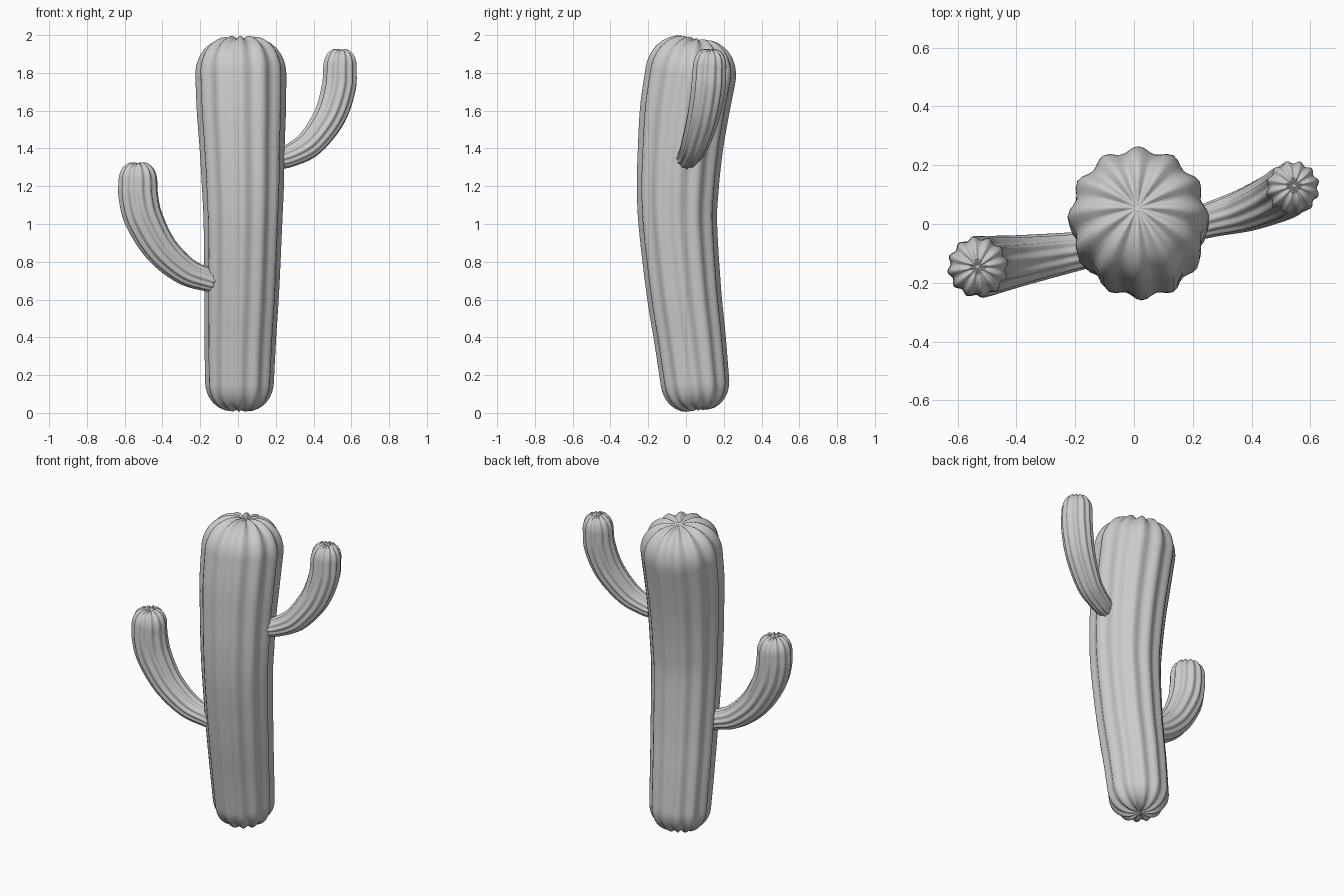
import bpy, bmesh, math
from mathutils import Vector

if "Cube" in bpy.data.objects:
    bpy.data.objects.remove(bpy.data.objects["Cube"])

RIBS, SEG = 12, 72


def spline(pts, per=10):
    """Catmull-Rom through (x, y, z, radius) points."""
    p = [Vector(q) for q in pts]
    p = [2 * p[0] - p[1]] + p + [2 * p[-1] - p[-2]]
    out = []
    for i in range(1, len(p) - 2):
        a, b, c, d = p[i - 1:i + 3]
        for k in range(per):
            t = k / per
            out.append(0.5 * (2 * b + (c - a) * t + (2 * a - 5 * b + 4 * c - d) * t * t
                              + (3 * b - a - 3 * c + d) * t ** 3))
    out.append(p[-2])
    return out


def ribbed_stem(name, pts, side, cap_start, cap_end, depth):
    """Tapered ribbed tube along a path, with ribbed domes at both ends."""
    path = spline(pts)
    cen = [Vector(q[:3]) for q in path]
    n = len(path)
    tan = [(cen[min(i + 1, n - 1)] - cen[max(i - 1, 0)]).normalized() for i in range(n)]

    def dome(c, t, R, H, sign):
        rows = []
        for k in range(1, 14):
            a = math.radians(89.0) * k / 13
            f = math.cos(a) ** 0.75
            h = H * (math.sin(a) - 0.1 * max(0, 1 - f / 0.4))
            rows.append((c + t * h * sign, t, R * f, sign * math.sin(a), min(1, f / 0.4), R))
        return rows

    rows = dome(cen[0], tan[0], path[0][3], cap_start, -1)[::-1]
    rows += [(cen[i], tan[i], path[i][3], 0, 1, path[i][3]) for i in range(n)]
    rows += dome(cen[-1], tan[-1], path[-1][3], cap_end, 1)

    bm = bmesh.new()
    rings = []
    for c, t, r, up, fade, R in rows:
        u = (side - t * side.dot(t)).normalized()
        v = t.cross(u)
        ring = []
        for j in range(SEG):
            a = 2 * math.pi * j / SEG
            groove = depth * R * fade * (0.5 - 0.5 * math.cos(RIBS * a))
            rad = r - groove * math.sqrt(1 - up * up)
            ring.append(bm.verts.new(c + (u * math.cos(a) + v * math.sin(a)) * rad - t * up * groove))
        rings.append(ring)
    for A, B in zip(rings, rings[1:]):
        for j in range(SEG):
            k = (j + 1) % SEG
            bm.faces.new((A[j], A[k], B[k], B[j]))
    bm.faces.new(rings[0][::-1])
    bm.faces.new(rings[-1])
    for f in bm.faces:
        f.smooth = True
    me = bpy.data.meshes.new(name)
    bm.to_mesh(me)
    bm.free()
    ob = bpy.data.objects.new(name, me)
    bpy.context.collection.objects.link(ob)
    return ob


# Main trunk, bowed towards the front
ribbed_stem("trunk", [
    (0.008, 0.047, 0.17, 0.182), (0.012, 0.02, 0.4, 0.19), (0.02, -0.012, 0.65, 0.198),
    (0.026, -0.043, 1.0, 0.208), (0.026, -0.043, 1.2, 0.217), (0.022, -0.03, 1.4, 0.225),
    (0.018, -0.008, 1.6, 0.236), (0.015, 0.024, 1.79, 0.241)],
    Vector((1, 0, 0)), 0.165, 0.205, 0.09)

# Upper right arm
ribbed_stem("right_arm", [
    (0.21, 0.0, 1.345, 0.056), (0.28, 0.02, 1.365, 0.062), (0.385, 0.05, 1.43, 0.075),
    (0.485, 0.092, 1.57, 0.087), (0.533, 0.118, 1.72, 0.093), (0.54, 0.125, 1.83, 0.091)],
    Vector((-0.25, 1, 0)), 0.04, 0.1, 0.12)

# Lower left arm
ribbed_stem("left_arm", [
    (-0.145, -0.085, 0.70, 0.061), (-0.28, -0.107, 0.752, 0.075), (-0.41, -0.128, 0.87, 0.09),
    (-0.50, -0.142, 1.03, 0.103), (-0.528, -0.146, 1.15, 0.106), (-0.53, -0.146, 1.225, 0.104)],
    Vector((-0.16, 1, 0)), 0.04, 0.105, 0.12)
